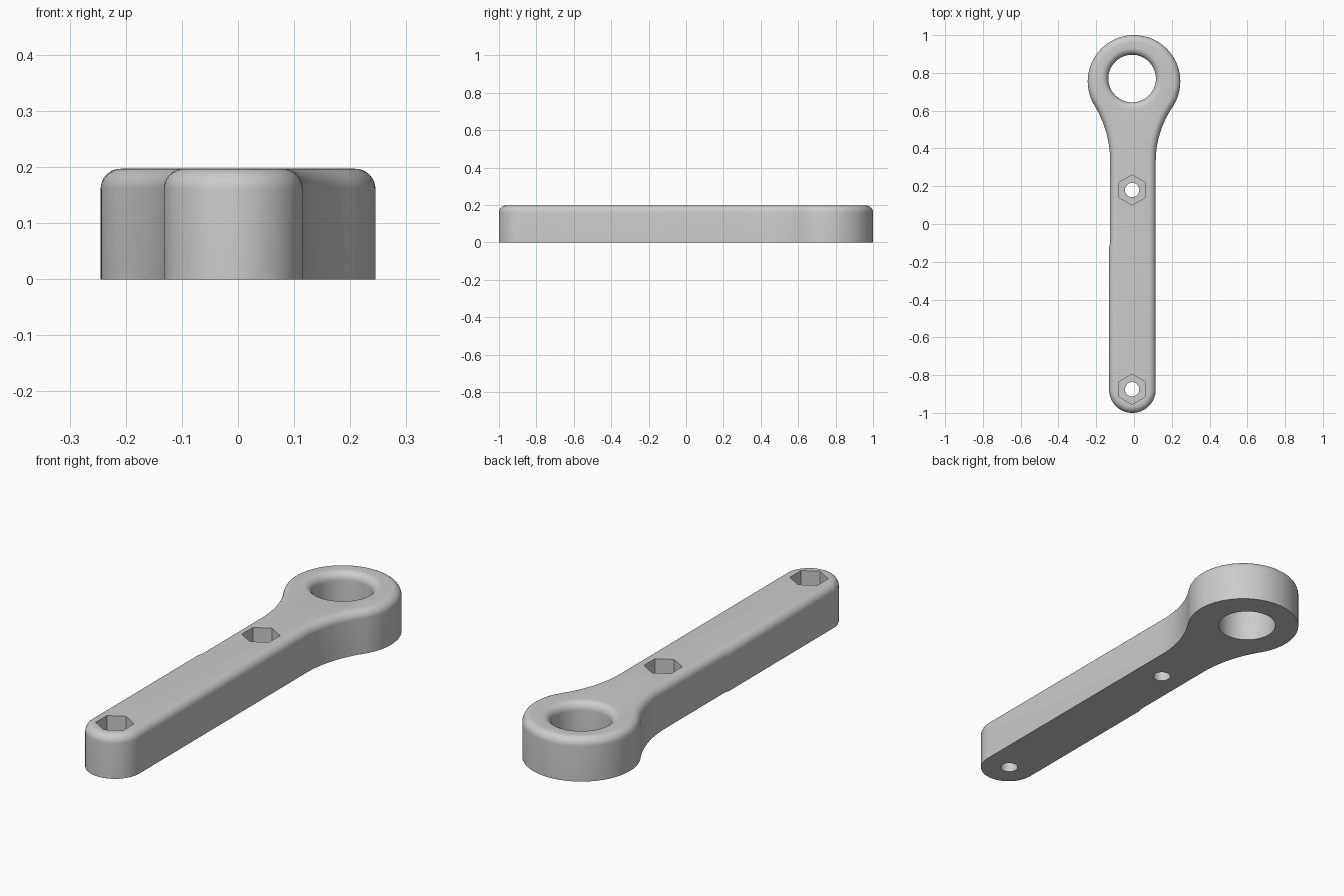
import bpy, bmesh, math

if "Cube" in bpy.data.objects:
    bpy.data.objects.remove(bpy.data.objects["Cube"])

H, B = 0.197, 0.036          # thickness, top rounding radius
HEAD_Y, HEAD_R = 0.755, 0.245
CX, END_Y, END_R = -0.0085, -0.8765, 0.1235
HOLE = (-0.01, 0.77, 0.126)
NUTS = [(-0.01, 0.18), (-0.01, -0.875)]

grey = bpy.data.materials.new("grey")
grey.diffuse_color = (0.6, 0.6, 0.6, 1)
grey.use_nodes = True
grey.node_tree.nodes["Principled BSDF"].inputs["Base Color"].default_value = grey.diffuse_color


def arc(cx, cy, r, a0, a1, n):
    return [(cx + r * math.cos(a0 + (a1 - a0) * i / n),
             cy + r * math.sin(a0 + (a1 - a0) * i / n)) for i in range(n + 1)]


def neck(w, yf=0.33):
    """Radius of the concave arc tangent to the handle side and the head, and its angle."""
    dy = HEAD_Y - yf
    r = (w * w + dy * dy - HEAD_R ** 2) / (2 * (HEAD_R - w))
    return r, w + r, yf, math.atan2(dy, w + r)


def outline(d):
    """Counter-clockwise outline, moved inwards by d."""
    rr, rx, ry, ra = neck(0.115)
    lr, lx, ly, la = neck(0.126)
    pts = arc(CX, END_Y, END_R - d, math.pi, 2 * math.pi, 40)        # handle end
    pts += arc(rx, ry, rr + d, math.pi, math.pi - ra, 16)            # right neck
    pts += arc(0, HEAD_Y, HEAD_R - d, -ra, math.pi + la, 72)[1:]     # head
    pts += arc(-lx, ly, lr + d, la, 0, 16)[1:]                       # left neck
    pts += [(-0.126 + d, -0.10), (-0.132 + d, -0.12)]                # slight step
    return pts


def loft(name, rings):
    """Closed solid through equal-length rings of 3D points."""
    bm = bmesh.new()
    loops = [[bm.verts.new(p) for p in ring] for ring in rings]
    n = len(loops[0])
    for a, b in zip(loops, loops[1:]):
        for i in range(n):
            j = (i + 1) % n
            bm.faces.new((a[i], a[j], b[j], b[i]))
    bm.faces.new(loops[0][::-1])
    bm.faces.new(loops[-1])
    bmesh.ops.recalc_face_normals(bm, faces=bm.faces)
    me = bpy.data.meshes.new(name)
    bm.to_mesh(me)
    bm.free()
    me.materials.append(grey)
    ob = bpy.data.objects.new(name, me)
    bpy.context.collection.objects.link(ob)
    return ob


def turned(name, x, y, profile, n, phase=0):
    return loft(name, [[(px, py, z) for px, py in
                        arc(x, y, r, phase, phase + math.tau, n)[:-1]] for r, z in profile])


# Lever body with a rounded top edge
steps = [math.pi / 2 * i / 8 for i in range(9)]
round_over = [(B * (1 - math.cos(a)), H - B + B * math.sin(a)) for a in steps]
body = loft("lever_body", [[(x, y, z) for x, y in outline(d)]
                           for d, z in [(0, 0)] + round_over])

# Cutters: flared head hole, bolt holes and hexagonal nut pockets
hx, hy, hr = HOLE
cutters = [turned("head_hole_cutter", hx, hy,
                  [(hr, -0.1)] + [(hr + d, z) for d, z in round_over] + [(hr + B, H + 0.1)], 64)]
for x, y in NUTS:
    cutters.append(turned("bolt_hole_cutter", x, y, [(0.038, -0.1), (0.038, H + 0.1)], 32))
    cutters.append(turned("nut_pocket_cutter", x, y, [(0.08, H - 0.1), (0.08, H + 0.1)], 6, math.pi / 6))

bpy.context.view_layer.objects.active = body
body.select_set(True)
for c in cutters:
    c.select_set(False)
    c.hide_render = True
    m = body.modifiers.new("cut", 'BOOLEAN')
    m.operation, m.solver, m.object = 'DIFFERENCE', 'EXACT', c
    bpy.ops.object.modifier_apply(modifier=m.name)
for c in cutters:
    bpy.data.objects.remove(c)

bpy.ops.object.shade_smooth_by_angle(angle=math.radians(30))
